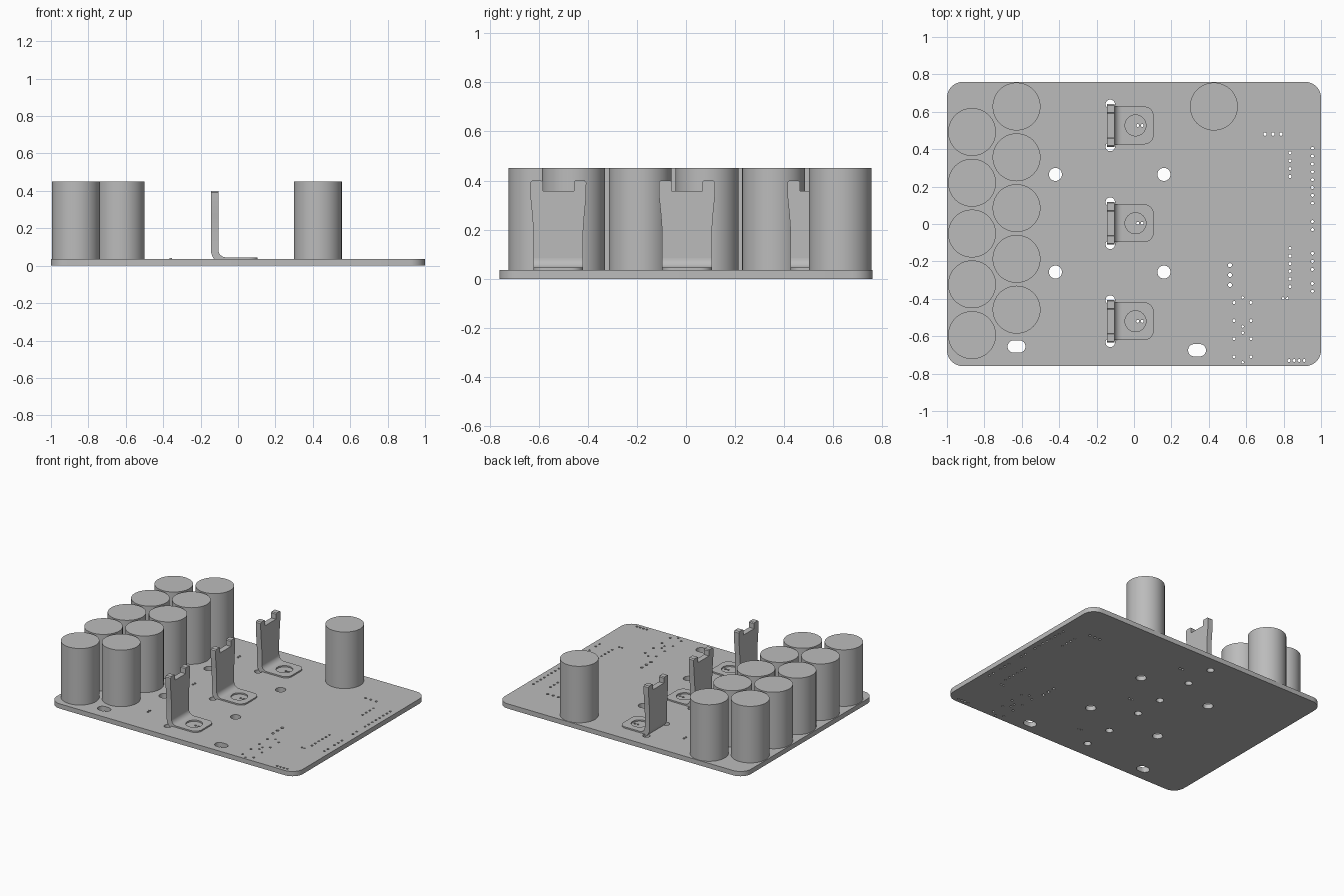
import bpy, bmesh, math
from mathutils import Matrix, Vector

if "Cube" in bpy.data.objects:
    bpy.data.objects.remove(bpy.data.objects["Cube"])

T = 0.035                      # board thickness
GREY = bpy.data.materials.new("plain grey")
GREY.diffuse_color = (0.5, 0.5, 0.5, 1)
GREY.use_nodes = True
GREY.node_tree.nodes["Principled BSDF"].inputs["Base Color"].default_value = GREY.diffuse_color


def finish(name, mesh, smooth=True):
    ob = bpy.data.objects.new(name, mesh)
    bpy.context.collection.objects.link(ob)
    mesh.materials.clear()
    mesh.materials.append(GREY)
    if smooth:
        bpy.ops.object.select_all(action='DESELECT')
        ob.select_set(True)
        bpy.context.view_layer.objects.active = ob
        bpy.ops.object.shade_smooth_by_angle(angle=math.radians(35))
    return ob


def plate(name, loops, thick, matrix):
    """Extruded flat outline; loops after the first are holes."""
    cu = bpy.data.curves.new(name, 'CURVE')
    cu.dimensions = '2D'
    cu.fill_mode = 'BOTH'
    cu.extrude = thick / 2
    for pts in loops:
        sp = cu.splines.new('POLY')
        sp.points.add(len(pts) - 1)
        for p, (x, y) in zip(sp.points, pts):
            p.co = (x, y, 0, 1)
        sp.use_cyclic_u = True
    tmp = bpy.data.objects.new("outline", cu)
    bpy.context.collection.objects.link(tmp)
    dg = bpy.context.evaluated_depsgraph_get()
    mesh = bpy.data.meshes.new_from_object(tmp.evaluated_get(dg))
    bpy.data.objects.remove(tmp)
    bm = bmesh.new()
    bm.from_mesh(mesh)
    bmesh.ops.remove_doubles(bm, verts=bm.verts, dist=1e-5)
    bmesh.ops.recalc_face_normals(bm, faces=bm.faces)
    bm.transform(matrix)
    bm.to_mesh(mesh)
    bm.free()
    return finish(name, mesh)


def arc(cx, cy, r, a0, a1, n):
    return [(cx + r * math.cos(math.radians(a0 + (a1 - a0) * i / n)),
             cy + r * math.sin(math.radians(a0 + (a1 - a0) * i / n))) for i in range(n + 1)]


def circle(cx, cy, r, n=32):
    return arc(cx, cy, r, 0, 360, n)[:-1]


def slot(cx, cy, half, r):
    return arc(cx + half - r, cy, r, -90, 90, 12) + arc(cx - half + r, cy, r, 90, 270, 12)


def rounded(x0, x1, y0, y1, r):
    return (arc(x1 - r, y1 - r, r, 0, 90, 8) + arc(x0 + r, y1 - r, r, 90, 180, 8)
            + arc(x0 + r, y0 + r, r, 180, 270, 8) + arc(x1 - r, y0 + r, r, 270, 360, 8))


def cylinder(name, x, y, r, z0, z1):
    bm = bmesh.new()
    bmesh.ops.create_cone(bm, cap_ends=True, segments=64, radius1=r, radius2=r, depth=z1 - z0,
                          matrix=Matrix.Translation((x, y, (z0 + z1) / 2)))
    mesh = bpy.data.meshes.new(name)
    bm.to_mesh(mesh)
    bm.free()
    return finish(name, mesh)


bracket_ys = (0.527, 0.004, -0.52)

# Board outline and mounting holes
loops = [rounded(-1, 1, -0.76, 0.76, 0.085)]
for x in (-0.42, 0.16):
    for y in (0.265, -0.257):
        loops.append(circle(x, y, 0.035))
loops += [slot(-0.628, -0.655, 0.048, 0.033), slot(0.337, -0.675, 0.048, 0.033)]

# Holes beside and under each bracket
for y in bracket_ys:
    for s in (-1, 1):
        loops.append(circle(-0.127, y + s * 0.113, 0.025))
    for x in (0.02, 0.044):
        loops.append(circle(x, y, 0.008, 12))

# Rows of pin holes: x, y, step x, step y, count, radius
rows = [
    (0.70, 0.48, 0.043, 0, 3, 0.009), (0.834, 0.38, 0, -0.042, 4, 0.008),
    (0.954, 0.405, 0, -0.042, 8, 0.008), (0.954, 0.013, 0, -0.043, 2, 0.008),
    (0.954, -0.157, 0, -0.043, 3, 0.008), (0.954, -0.318, 0, -0.042, 2, 0.008),
    (0.834, -0.13, 0, -0.041, 6, 0.008), (0.513, -0.22, 0, -0.053, 3, 0.011),
    (0.797, -0.398, 0.023, 0, 2, 0.007), (0.829, -0.73, 0.027, 0, 4, 0.008),
    (0.535, -0.42, 0, -0.0967, 4, 0.008), (0.625, -0.42, 0, -0.0967, 4, 0.008),
    (0.581, -0.393, 0, -0.347, 2, 0.007), (0.581, -0.548, 0, -0.034, 2, 0.007),
]
for x, y, dx, dy, n, r in rows:
    for i in range(n):
        loops.append(circle(x + dx * i, y + dy * i, r, 12))
plate("board", loops, T, Matrix.Translation((0, 0, T / 2)))

# Tall cans: two staggered columns and one alone
for i in range(5):
    cylinder("outer_can", -0.866, 0.492 - 0.2715 * i, 0.128, T, 0.45)
    cylinder("inner_can", -0.628, 0.628 - 0.2715 * i, 0.128, T, 0.45)
cylinder("single_can", 0.427, 0.628, 0.128, T, 0.45)

# Bent brackets: notched upright, bend, and foot with a round opening
YZ = Matrix(((0, 0, 1, 0), (1, 0, 0, 0), (0, 1, 0, 0), (0, 0, 0, 1)))
XZ = Matrix(((1, 0, 0, 0), (0, 0, -1, 0), (0, 1, 0, 0), (0, 0, 0, 1)))
half = [(0.101, 0.085), (0.101, 0.19), (0.106, 0.26), (0.113, 0.33), (0.114, 0.392),
        (0.107, 0.40), (0.069, 0.40), (0.063, 0.394), (0.063, 0.357)]
upright = half + [(-y, z) for y, z in reversed(half)]
bend = arc(-0.065, 0.085, 0.08, 180, 270, 12) + arc(-0.065, 0.085, 0.04, 270, 180, 12)
foot = ([(-0.065, -0.101)] + arc(0.055, -0.051, 0.05, -90, 0, 8)
        + arc(0.055, 0.051, 0.05, 0, 90, 8) + [(-0.065, 0.101)])
for y in bracket_ys:
    plate("bracket_upright", [upright], 0.04, Matrix.Translation((-0.125, y, 0)) @ YZ)
    plate("bracket_bend", [bend], 0.202, Matrix.Translation((0, y, 0)) @ XZ)
    plate("bracket_foot", [foot, circle(0.008, 0, 0.056)], 0.04,
          Matrix.Translation((0, y, 0.025)))
    # Tiny surface chips
    for s in (-1, 1):
        bm = bmesh.new()
        bmesh.ops.create_cube(bm, size=1, matrix=Matrix.Translation((-0.36, y + s * 0.011, T + 0.003))
                              @ Matrix.Diagonal((0.012, 0.008, 0.006, 1)))
        chip = bpy.data.meshes.new("chip")
        bm.to_mesh(chip)
        bm.free()
        finish("chip", chip, False)
